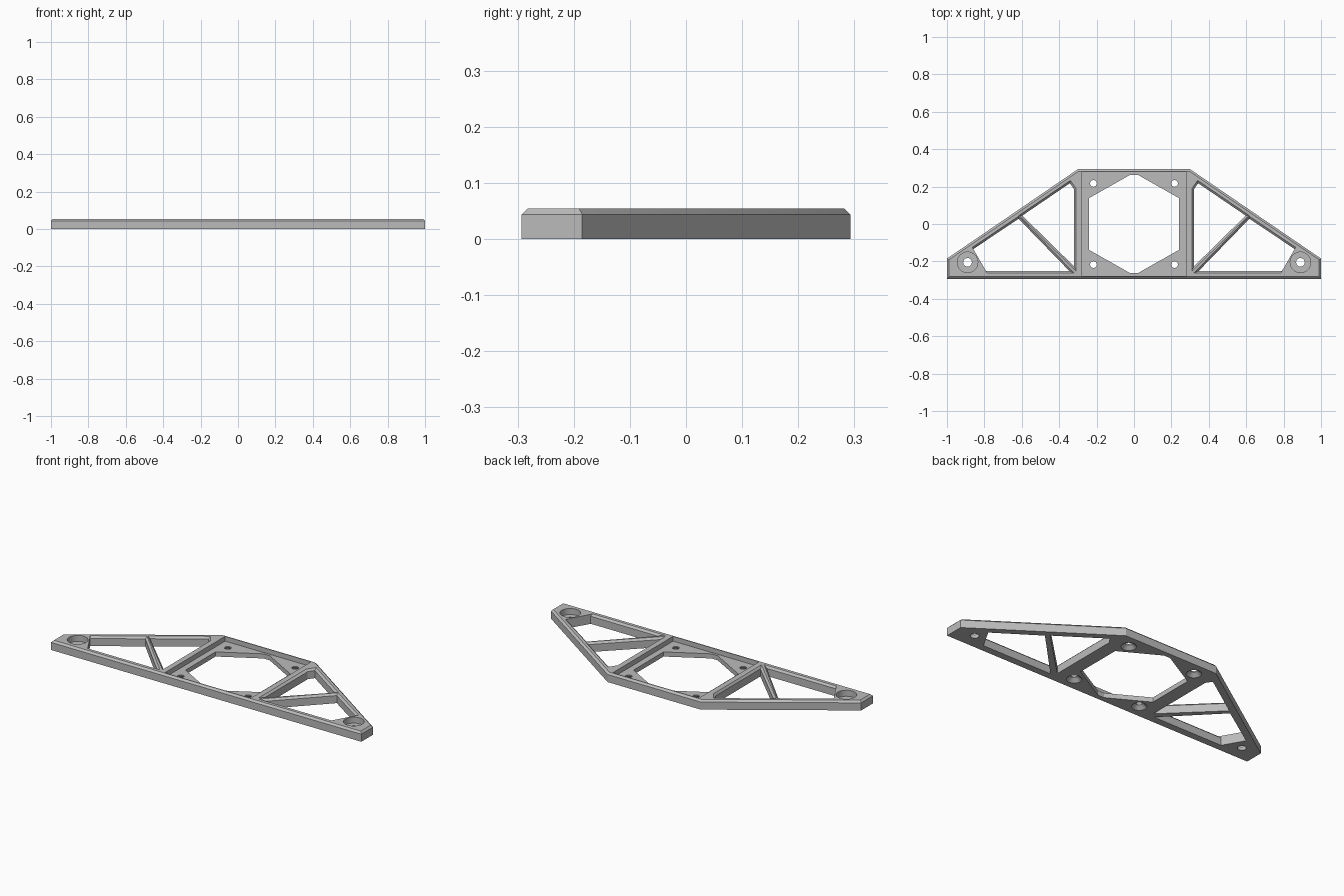
import bpy, bmesh, math
from mathutils import Vector

cube = bpy.data.objects.get("Cube")
if cube:
    bpy.data.objects.remove(cube, do_unlink=True)

HEIGHT, BEVEL = 0.055, 0.011
SHOULDER = HEIGHT - BEVEL

grey = bpy.data.materials.new("light_grey")
grey.use_nodes = True
grey.diffuse_color = (0.5, 0.5, 0.5, 1)
grey.node_tree.nodes["Principled BSDF"].inputs["Base Color"].default_value = (0.5, 0.5, 0.5, 1)


def loft(name, rings):
    """Closed solid through a stack of (outline, z) rings."""
    bm = bmesh.new()
    loops = [[bm.verts.new((x, y, z)) for x, y in outline] for outline, z in rings]
    bm.faces.new(loops[0])
    bm.faces.new(loops[-1])
    for a, b in zip(loops, loops[1:]):
        for i in range(len(a)):
            j = (i + 1) % len(a)
            bm.faces.new((a[i], a[j], b[j], b[i]))
    bmesh.ops.recalc_face_normals(bm, faces=bm.faces)
    mesh = bpy.data.meshes.new(name)
    bm.to_mesh(mesh)
    bm.free()
    mesh.materials.append(grey)
    obj = bpy.data.objects.new(name, mesh)
    bpy.context.collection.objects.link(obj)
    return obj


def offset(outline, amount, fixed=()):
    """Move each edge of a counter-clockwise outline outwards, except the fixed ones."""
    pts = [Vector(p) for p in outline]
    n = len(pts)
    lines = []
    for i in range(n):
        d = (pts[(i + 1) % n] - pts[i]).normalized()
        shift = 0 if i in fixed else amount
        lines.append((pts[i] + Vector((d.y, -d.x)) * shift, d))
    result = []
    for i in range(n):
        (p, d), (q, e) = lines[i - 1], lines[i]
        t = (q - p).cross(e) / d.cross(e)
        result.append(p + d * t)
    return result


def circle(x, y, r, sides=32):
    return [(x + r * math.cos(math.tau * i / sides), y + r * math.sin(math.tau * i / sides))
            for i in range(sides)]


def mirrored(outline):
    return [(-x, y) for x, y in outline]


# Bracket body with bevelled top edge
half = [(1, -0.293), (1, -0.185), (0.3, 0.293)]
outline = half + mirrored(half)[::-1]
body = loft("bracket_frame", [(outline, 0), (outline, SHOULDER),
                              (offset(outline, -BEVEL), HEIGHT)])
cutters = []

# Square recess and the eight-sided opening in its floor
s = 0.277
FLOOR = 0.027
cutters.append(loft("recess_cutter", [([(-s, -s), (s, -s), (s, s), (-s, s)], z)
                                      for z in (FLOOR, 0.1)]))
side = [(0.02, -0.263), (0.241, -0.138), (0.241, 0.138), (0.02, 0.263)]
opening = side + mirrored(side)[::-1]
cutters.append(loft("opening_cutter", [(opening, -0.05), (opening, 0.09)]))

# Truss windows with bevelled rims; the edge beside the end hole stays sharp
upper = [(0.32, -0.227), (0.597, 0.045), (0.343, 0.218), (0.32, 0.185)]
lower = [(0.345, -0.252), (0.791, -0.252), (0.859, -0.134), (0.617, 0.028)]
for name, window, fixed in (("upper_window", upper, ()), ("lower_window", lower, (1,))):
    rings = [(window, -0.05), (window, SHOULDER), (offset(window, BEVEL, fixed), HEIGHT),
             (offset(window, BEVEL * 1.5, fixed), HEIGHT + BEVEL / 2)]
    cutters.append(loft(name, rings))
    cutters.append(loft(name, [(mirrored(o), z) for o, z in rings]))

for sx in (-1, 1):
    # End holes, counterbored from above
    x, y = sx * 0.89, -0.205
    small, big = circle(x, y, 0.023), circle(x, y, 0.055)
    cutters.append(loft("end_hole", [(small, -0.05), (small, 0.08)]))
    cutters.append(loft("end_counterbore", [(big, 0.02), (big, 0.09)]))
    # Corner screw holes, countersunk from below
    for sy in (-1, 1):
        x, y = sx * 0.217, sy * 0.217
        cutters.append(loft("screw_hole", [(circle(x, y, 0.042), -0.002),
                                           (circle(x, y, 0.018), 0.02),
                                           (circle(x, y, 0.018), 0.08)]))

# Cut everything out of the body
for cutter in cutters:
    cutter.hide_render = True
    mod = body.modifiers.new(cutter.name, "BOOLEAN")
    mod.operation = "DIFFERENCE"
    mod.solver = "EXACT"
    mod.object = cutter

bpy.context.view_layer.update()
evaluated = body.evaluated_get(bpy.context.evaluated_depsgraph_get())
cut_mesh = bpy.data.meshes.new_from_object(evaluated)
body.modifiers.clear()
body.data = cut_mesh
for cutter in cutters:
    bpy.data.objects.remove(cutter, do_unlink=True)

# Smooth round holes, sharp edges elsewhere
bpy.ops.object.select_all(action="DESELECT")
body.select_set(True)
bpy.context.view_layer.objects.active = body
bpy.ops.object.shade_smooth_by_angle(angle=math.radians(25))
